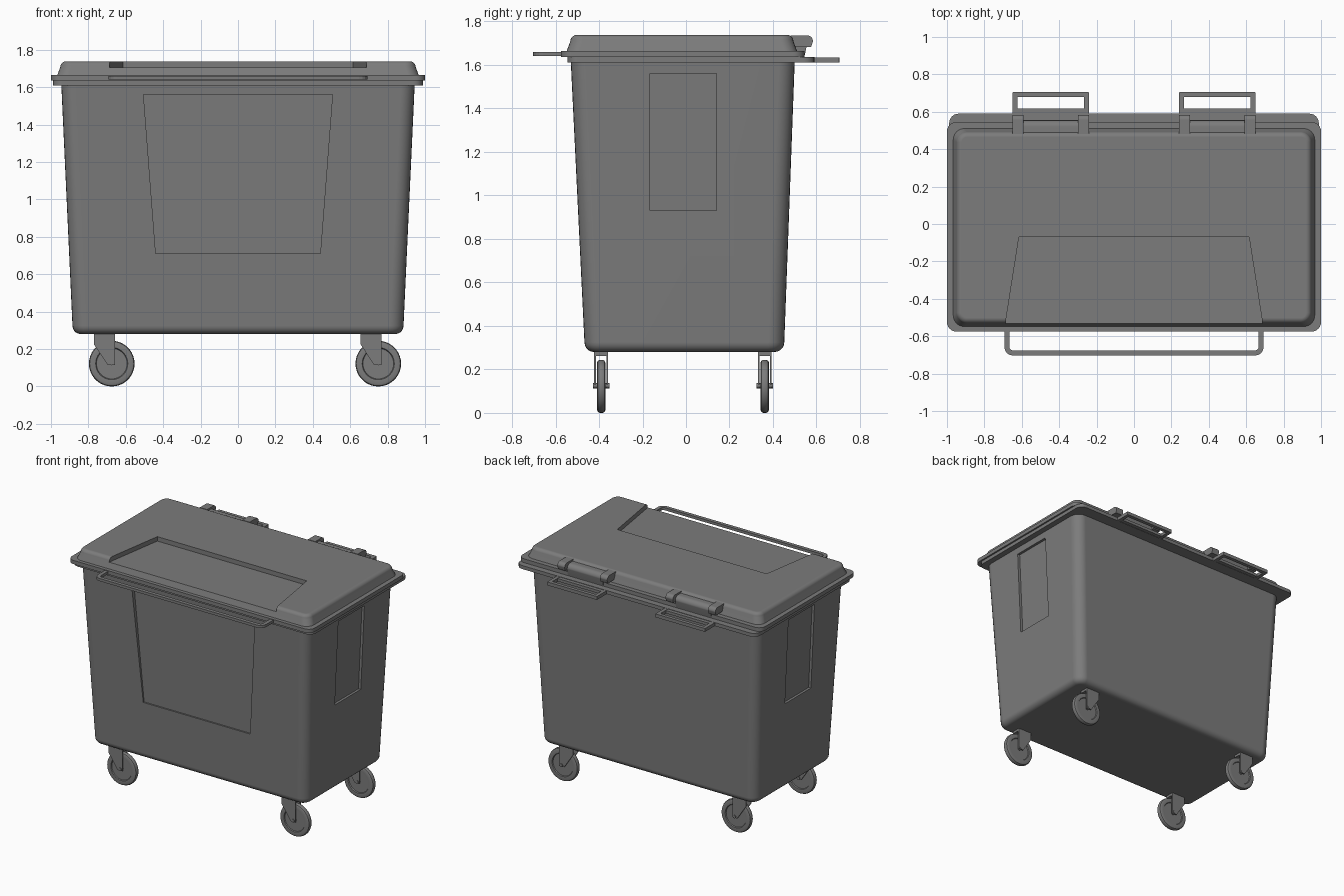
import bpy, bmesh
from math import sin, cos, pi, radians
from mathutils import Vector

if "Cube" in bpy.data.objects:
    bpy.data.objects.remove(bpy.data.objects["Cube"])

grey = bpy.data.materials.new("bin_grey")
grey.use_nodes = True
grey.diffuse_color = (0.2, 0.2, 0.2, 1)
grey.node_tree.nodes["Principled BSDF"].inputs["Base Color"].default_value = (0.2, 0.2, 0.2, 1)


def finish(name, bm):
    """Turn a bmesh into a linked, coloured object."""
    bmesh.ops.recalc_face_normals(bm, faces=bm.faces[:])
    mesh = bpy.data.meshes.new(name)
    bm.to_mesh(mesh)
    bm.free()
    mesh.materials.append(grey)
    obj = bpy.data.objects.new(name, mesh)
    bpy.context.collection.objects.link(obj)
    return obj


def activate(obj):
    bpy.ops.object.select_all(action="DESELECT")
    obj.select_set(True)
    bpy.context.view_layer.objects.active = obj


def smooth(obj):
    activate(obj)
    bpy.ops.object.shade_smooth_by_angle(angle=radians(32))
    obj.modifiers.new("even_normals", "WEIGHTED_NORMAL").keep_sharp = True


def cut(obj, cutter):
    mod = obj.modifiers.new("cut", "BOOLEAN")
    mod.operation, mod.solver, mod.object = "DIFFERENCE", "EXACT", cutter
    activate(obj)
    bpy.ops.object.modifier_apply(modifier=mod.name)
    bpy.data.objects.remove(cutter)


def prism(name, points, offset):
    """Extrude a planar polygon along an offset."""
    bm = bmesh.new()
    face = bm.faces.new([bm.verts.new(p) for p in points])
    new = bmesh.ops.extrude_face_region(bm, geom=[face], use_keep_orig=True)["geom"]
    verts = [v for v in new if isinstance(v, bmesh.types.BMVert)]
    bmesh.ops.translate(bm, verts=verts, vec=Vector(offset))
    return finish(name, bm)


def box(name, x0, x1, y0, y1, z0, z1):
    return prism(name, [(x0, y0, z0), (x1, y0, z0), (x1, y1, z0), (x0, y1, z0)], (0, 0, z1 - z0))


def rounded_loft(name, sections, steps=6):
    """Loft rounded rectangles given as (z, half width, y0, y1, radius)."""
    bm = bmesh.new()
    rings = []
    for z, hx, y0, y1, r in sections:
        corners = [(hx - r, y1 - r), (r - hx, y1 - r), (r - hx, y0 + r), (hx - r, y0 + r)]
        ring = []
        for k, (cx, cy) in enumerate(corners):
            for i in range(steps + 1):
                a = (k + i / steps) * pi / 2
                ring.append(bm.verts.new((cx + r * cos(a), cy + r * sin(a), z)))
        rings.append(ring)
    for low, high in zip(rings, rings[1:]):
        for i in range(len(low)):
            j = (i + 1) % len(low)
            bm.faces.new((low[i], low[j], high[j], high[i]))
    bm.faces.new(rings[0][::-1])
    bm.faces.new(rings[-1])
    return finish(name, bm)


def lathe(name, profile, centre, segments=36):
    """Spin (radius, y) points around a y axis."""
    bm = bmesh.new()
    verts = [bm.verts.new((r, y, 0)) for r, y in profile]
    edges = [bm.edges.new(pair) for pair in zip(verts, verts[1:])]
    bmesh.ops.spin(bm, geom=verts + edges, cent=(0, 0, 0), axis=(0, 1, 0),
                   angle=2 * pi, steps=segments)
    bmesh.ops.remove_doubles(bm, verts=bm.verts[:], dist=0.0001)
    bmesh.ops.translate(bm, verts=bm.verts[:], vec=Vector(centre))
    obj = finish(name, bm)
    smooth(obj)
    return obj


def u_handle(name, cx, hx, root, tip, r, width, z, height):
    """Flat U-shaped bar from the root line out to the tip line."""
    side = 1 if tip > root else -1

    def path(inset):
        h, rad, end = hx - inset, max(r - inset, 0.003), abs(tip - root) - inset
        pts = [(h, 0)]
        pts += [(h - rad + rad * cos(a), end - rad + rad * sin(a))
                for a in [i * pi / 8 for i in range(5)]]
        return pts + [(-x, y) for x, y in reversed(pts)]

    outline = path(0) + path(width)[::-1]
    return prism(name, [(cx + x, root + side * y, z) for x, y in outline], (0, 0, height))


# Tapered body with a rounded bottom edge
sections = []
for i in range(6):
    a = i / 5 * pi / 2
    inset = 0.045 * (1 - sin(a))
    sections.append((0.28 + 0.045 * (1 - cos(a)), 0.885 - inset, -0.467 + inset, 0.452 - inset, 0.075 - inset))
sections.append((1.62, 0.945, -0.53, 0.5, 0.075))
body = rounded_loft("body", sections)

# Recessed panels in the front and both sides
cut(body, prism("front_cutter", [(-0.44, -0.475, 0.71), (0.44, -0.475, 0.71),
                                 (0.505, -0.5, 1.56), (-0.505, -0.5, 1.56)], (0, -0.3, 0)))
for s in (-1, 1):
    cut(body, prism("side_cutter", [(s * x, -0.165, z) for x, z in
                                    ((0.894, 0.93), (0.923, 1.56), (1.2, 1.56), (1.2, 0.93))],
                    (0, 0.305, 0)))
smooth(body)

# Body rim and lid rim
smooth(rounded_loft("body_rim", [(1.61, 0.988, -0.545, 0.59, 0.05), (1.636, 0.988, -0.545, 0.59, 0.05)]))
smooth(rounded_loft("lid_rim", [(1.636, 1.0, -0.575, 0.545, 0.05), (1.664, 1.0, -0.575, 0.545, 0.05)]))

# Lid with a rounded top edge and an open-fronted recess
sections = [(1.66, 0.968, -0.55, 0.512, 0.06)]
for i in range(6):
    a = i / 5 * pi / 2
    inset = 0.018 + 0.03 * (1 - cos(a))
    sections.append((1.708 + 0.03 * sin(a), 0.968 - inset, -0.55 + inset, 0.512 - inset, 0.075 - inset))
lid = rounded_loft("lid", sections)
cut(lid, prism("lid_cutter", [(-0.615, -0.07, 1.705), (0.615, -0.07, 1.705),
                              (0.714, -0.7, 1.705), (-0.714, -0.7, 1.705)], (0, 0, 0.2)))
smooth(lid)

# Front lid handle
u_handle("front_handle", 0, 0.693, -0.57, -0.703, 0.045, 0.027, 1.64, 0.02)

for s, label in ((1, "left"), (-1, "right")):
    # Rear handle
    cx = s * 0.445
    u_handle("rear_handle_" + label, cx, 0.205, 0.58, 0.705, 0.004, 0.026, 1.61, 0.025)
    box("rear_handle_base_" + label, cx - 0.2, cx + 0.2, 0.58, 0.617, 1.612, 1.633)
    # Hinge arms with rounded ends
    for x in (-0.175, 0.175):
        pts = [(0.48, 1.685), (0.575, 1.682)]
        pts += [(0.556 + 0.028 * cos(a), 1.708 + 0.028 * sin(a)) for a in [i * pi / 10 for i in range(6)]]
        pts += [(0.48, 1.736)]
        arm = prism("hinge_arm_" + label, [(cx + x - 0.03, y, z) for y, z in pts], (0.06, 0, 0))
        smooth(arm)
    # Hinge barrel between the arms
    pts = [(0.49, 1.64), (0.545, 1.64)]
    pts += [(0.52 + 0.035 * cos(a), 1.688 + 0.035 * sin(a)) for a in [i * pi / 12 for i in range(7)]]
    pts += [(0.49, 1.723)]
    smooth(prism("hinge_barrel_" + label, [(cx - 0.146, y, z) for y, z in pts], (0.292, 0, 0)))

# Casters, all trailing the same way
half = [(0, 0.012), (0.082, 0.012), (0.086, 0.019), (0.108, 0.02), (0.118, 0.015), (0.122, 0.006)]
wheel_profile = half + [(r, -y) for r, y in reversed(half)]
bolt_profile = [(0, -0.038), (0.012, -0.038), (0.012, 0.038), (0, 0.038)]
fork = [(-0.095, 0.285), (-0.095, 0.225), (-0.022, 0.115), (0.018, 0.115), (0.018, 0.285)]
for x in (-0.675, 0.75):
    for y in (-0.39, 0.362):
        label = ("front" if y < 0 else "rear") + ("_left" if x > 0 else "_right")
        lathe("wheel_" + label, wheel_profile, (x, y, 0.125 - 0.003))
        lathe("axle_" + label, bolt_profile, (x, y, 0.125), 12)
        for side in (-1, 1):
            prism("fork_" + label, [(x + px, y + side * 0.024, z) for px, z in fork], (0, side * 0.008, 0))
        box("fork_top_" + label, x - 0.095, x + 0.018, y - 0.032, y + 0.032, 0.262, 0.285)
